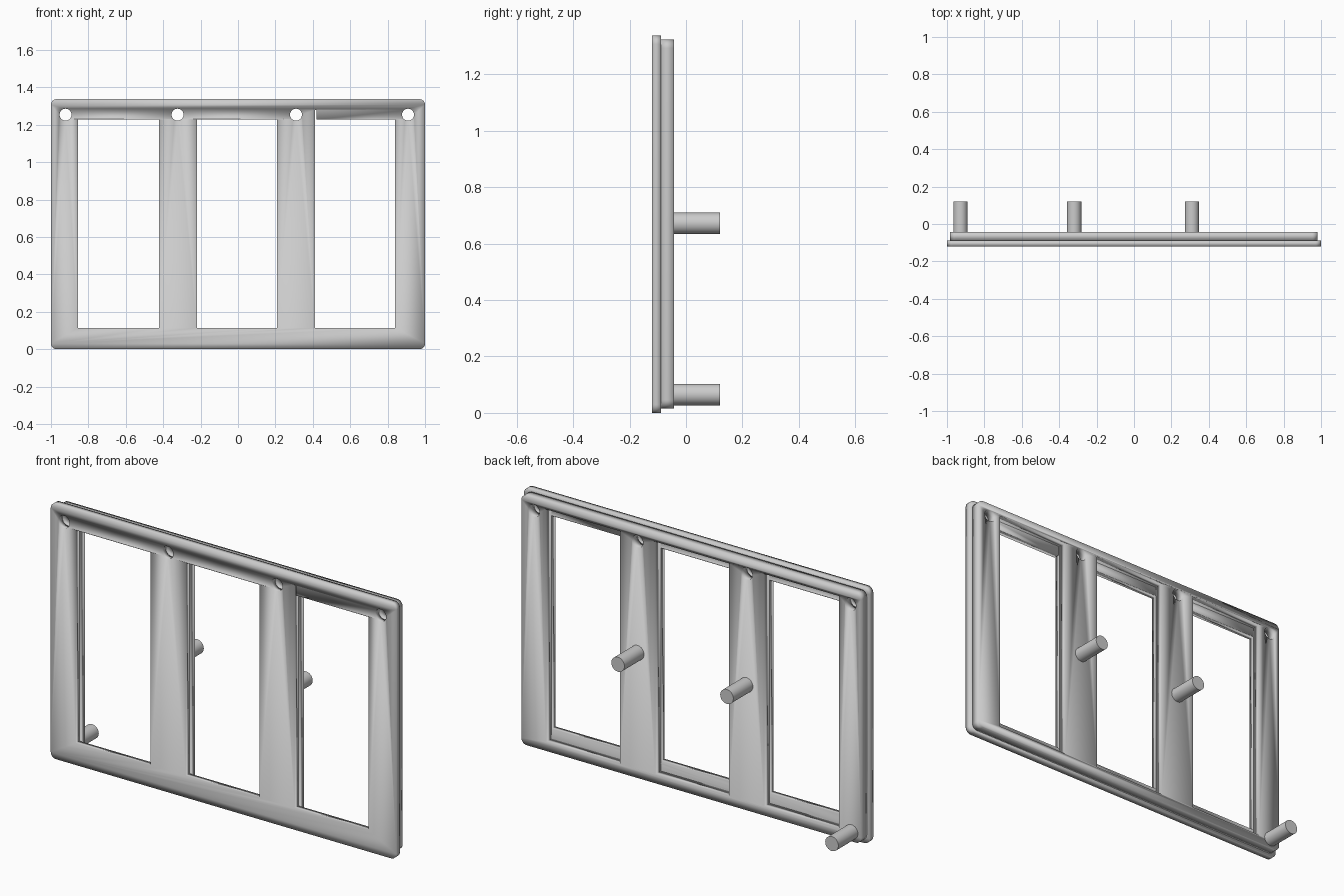
import bpy
from math import cos, sin, pi, radians

cube = bpy.data.objects.get("Cube")
if cube:
    bpy.data.objects.remove(cube, do_unlink=True)

grey = bpy.data.materials.new("light grey")
grey.use_nodes = True
colour = (0.6, 0.6, 0.6, 1)
grey.diffuse_color = colour
grey.node_tree.nodes["Principled BSDF"].inputs["Base Color"].default_value = colour

WINDOWS = [(-0.856, -0.422), (-0.219, 0.208), (0.412, 0.84)]
HOLES = [-0.922, -0.323, 0.31, 0.909]
PEGS = [(-0.928, 0.065), (-0.32, 0.672), (0.31, 0.672)]


def arc(x, z, r, start, end, steps):
    angles = [start + (end - start) * i / steps for i in range(steps + 1)]
    return [(x + r * cos(a), z + r * sin(a)) for a in angles]


def rectangle(x0, x1, z0, z1):
    return [(x0, z0), (x1, z0), (x1, z1), (x0, z1)]


def rounded(x0, x1, z0, z1, r):
    centres = [(x1 - r, z1 - r), (x0 + r, z1 - r), (x0 + r, z0 + r), (x1 - r, z0 + r)]
    points = []
    for i, (x, z) in enumerate(centres):
        points += arc(x, z, r, i * pi / 2, (i + 1) * pi / 2, 8)
    return points


def smooth(obj):
    bpy.ops.object.select_all(action="DESELECT")
    obj.select_set(True)
    bpy.context.view_layer.objects.active = obj
    bpy.ops.object.shade_smooth_by_angle(angle=radians(30))


def plate(name, outlines, y0, y1):
    """Fill the first outline, cut by the others, and give it thickness along y."""
    curve = bpy.data.curves.new(name, "CURVE")
    curve.dimensions = "2D"
    curve.fill_mode = "BOTH"
    curve.extrude = (y1 - y0) / 2
    for points in outlines:
        spline = curve.splines.new("POLY")
        spline.points.add(len(points) - 1)
        for p, (x, z) in zip(spline.points, points):
            p.co = (x, z, 0, 1)
        spline.use_cyclic_u = True
    helper = bpy.data.objects.new(name + " outline", curve)
    bpy.context.collection.objects.link(helper)
    bpy.context.view_layer.update()
    mesh = bpy.data.meshes.new_from_object(
        helper.evaluated_get(bpy.context.evaluated_depsgraph_get()))
    bpy.data.objects.remove(helper, do_unlink=True)
    obj = bpy.data.objects.new(name, mesh)
    bpy.context.collection.objects.link(obj)
    mesh.materials.clear()
    mesh.materials.append(grey)
    obj.rotation_euler.x = pi / 2
    obj.location.y = (y0 + y1) / 2
    # Join the caps to the rim
    weld = obj.modifiers.new("weld", "WELD")
    weld.merge_threshold = 0.0001
    smooth(obj)
    return obj


screw_holes = [arc(x, 1.254, 0.032, 0, 2 * pi * 31 / 32, 31) for x in HOLES]

# Front face frame, with a thin slit above the third window
front_windows = [rectangle(a, b, 0.114, 1.228) for a, b in WINDOWS]
x0 = WINDOWS[2][0]
front_windows[2][3:] = [(x0 + 0.008, 1.228), (x0 + 0.008, 1.28), (x0, 1.28)]
plate("front_frame", [rounded(-1, 1, 0, 1.337, 0.03)] + front_windows + screw_holes,
      -0.12, -0.089)

# Smaller rear frame with taller openings, leaving ledges above and below
rear_windows = [rectangle(a, b, 0.062, 1.28) for a, b in WINDOWS]
plate("rear_frame", [rounded(-0.984, 0.982, 0.016, 1.323, 0.03)] + rear_windows + screw_holes,
      -0.089, -0.042)

# Locating pegs on the back
for i, (x, z) in enumerate(PEGS):
    bpy.ops.mesh.primitive_cylinder_add(vertices=32, radius=0.038, depth=0.17,
                                        location=(x, 0.035, z), rotation=(pi / 2, 0, 0))
    peg = bpy.context.object
    peg.name = f"peg_{i + 1}"
    peg.data.materials.append(grey)
    smooth(peg)
